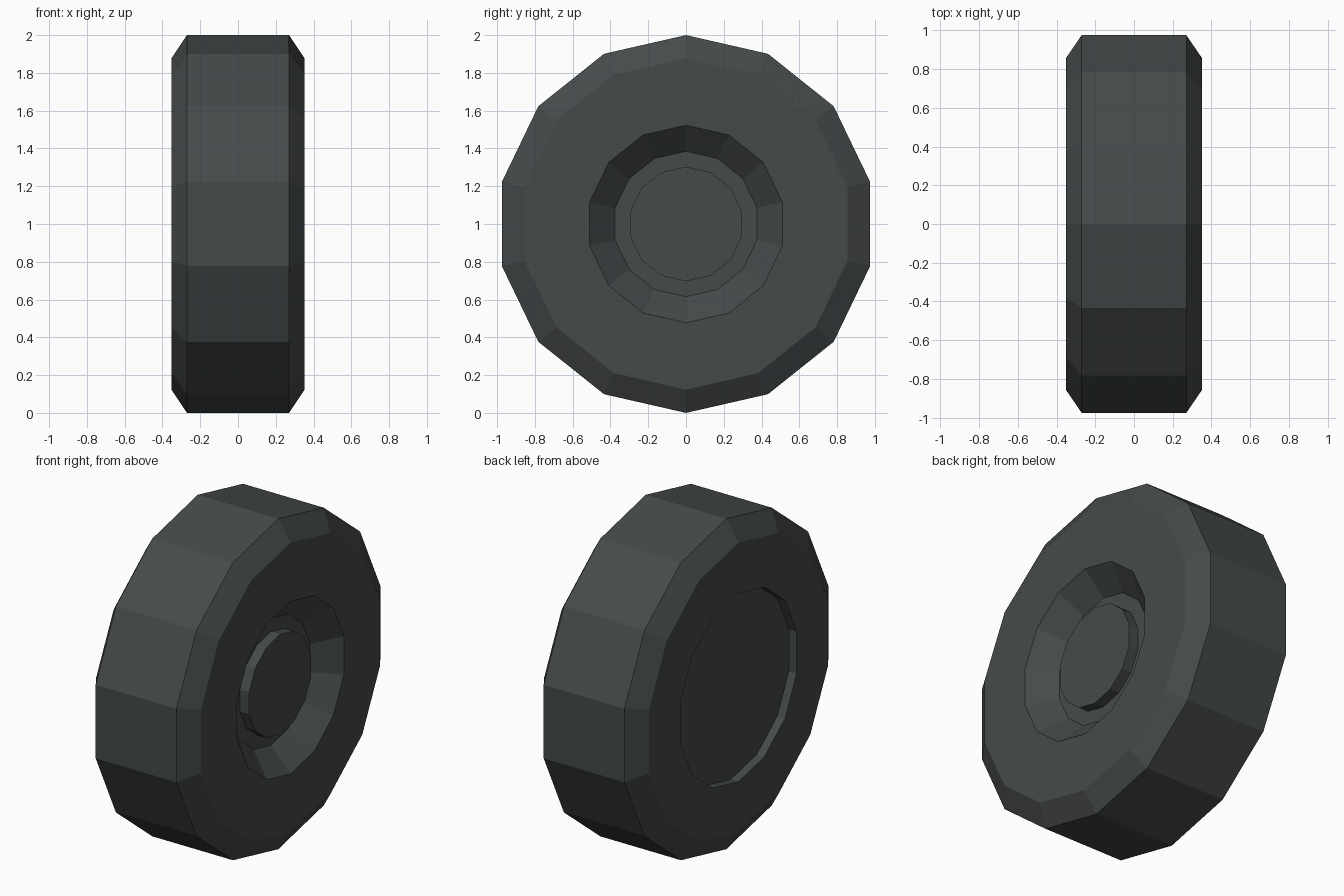
import bpy
import math

if "Cube" in bpy.data.objects:
    bpy.data.objects.remove(bpy.data.objects["Cube"])

SIDES = 14
CENTRE_Z = 1.0

rubber = bpy.data.materials.new("dark_grey_rubber")
rubber.diffuse_color = (0.060, 0.069, 0.068, 1.0)
rubber.use_nodes = True
rubber.node_tree.nodes["Principled BSDF"].inputs["Base Color"].default_value = rubber.diffuse_color


def lathe(name, profile, cap_start=False, cap_end=False):
    """Revolve (x, radius) points, listed from +x to -x, around the x axle."""
    verts, faces = [], []
    for x, r in profile:
        for k in range(SIDES):
            a = 2 * math.pi * k / SIDES
            verts.append((x, r * math.sin(a), CENTRE_Z + r * math.cos(a)))
    for i in range(len(profile) - 1):
        for k in range(SIDES):
            n = (k + 1) % SIDES
            faces.append((i * SIDES + k, i * SIDES + n,
                          (i + 1) * SIDES + n, (i + 1) * SIDES + k))
    last = (len(profile) - 1) * SIDES
    if cap_start:
        faces.append(tuple(reversed(range(SIDES))))
    if cap_end:
        faces.append(tuple(range(last, last + SIDES)))
    mesh = bpy.data.meshes.new(name)
    mesh.from_pydata(verts, [], faces)
    mesh.materials.append(rubber)
    mesh.update()
    obj = bpy.data.objects.new(name, mesh)
    bpy.context.collection.objects.link(obj)
    return obj


# Tyre: dished outer side, chamfered tread, shallow recess on the inner side
lathe("tyre", [
    (0.22, 0.303), (0.22, 0.385), (0.352, 0.523),
    (0.352, 0.877), (0.27, 1.0),
    (-0.27, 1.0), (-0.352, 0.877),
    (-0.352, 0.57), (-0.30, 0.57),
], cap_end=True)

# Raised hub cap in the middle of the dish
lathe("hub_cap", [(0.282, 0.303), (0.22, 0.303)], cap_start=True)
